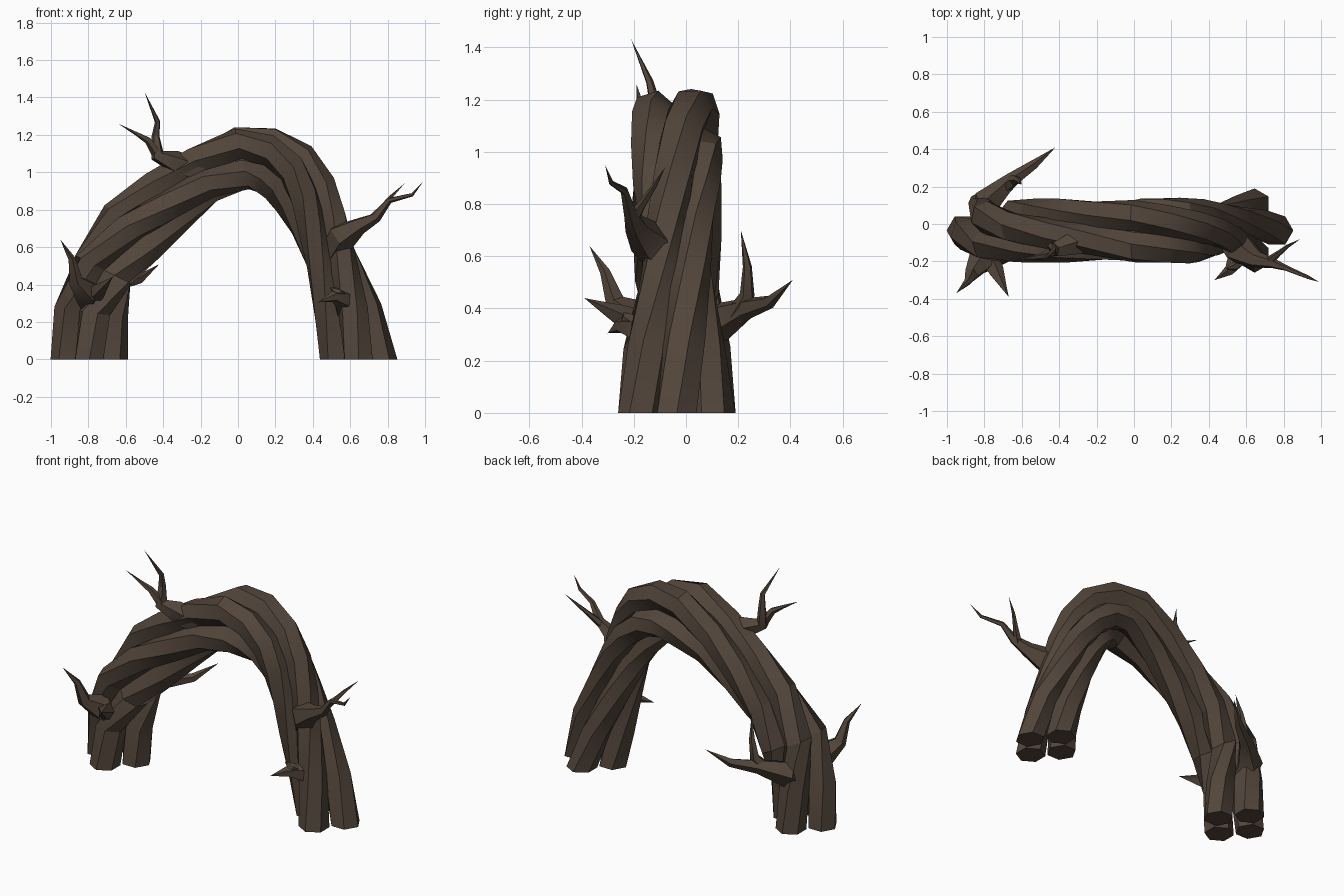
import bpy, bmesh, math
from mathutils import Vector

if "Cube" in bpy.data.objects:
    bpy.data.objects.remove(bpy.data.objects["Cube"])

bark = bpy.data.materials.new("dark brown bark")
bark.diffuse_color = (0.085, 0.06, 0.043, 1)
bark.use_nodes = True
bark.node_tree.nodes["Principled BSDF"].inputs["Base Color"].default_value = bark.diffuse_color
Y = Vector((0, 1, 0))


def skin(name, rings, tip=None):
    """Skin a list of vertex rings into one closed tube, optionally ending in a point."""
    bm = bmesh.new()
    vs = [[bm.verts.new(p) for p in ring] for ring in rings]
    n = len(vs[0])
    for a, b in zip(vs, vs[1:]):
        for i in range(n):
            bm.faces.new((a[i], a[(i + 1) % n], b[(i + 1) % n], b[i]))
    bm.faces.new(vs[0])
    if tip is None:
        bm.faces.new(vs[-1])
    else:
        t = bm.verts.new(tip)
        for i in range(n):
            bm.faces.new((vs[-1][i], vs[-1][(i + 1) % n], t))
    bmesh.ops.recalc_face_normals(bm, faces=bm.faces)
    me = bpy.data.meshes.new(name)
    bm.to_mesh(me)
    bm.free()
    me.materials.append(bark)
    ob = bpy.data.objects.new(name, me)
    bpy.context.collection.objects.link(ob)
    bpy.ops.object.select_all(action='DESELECT')
    ob.select_set(True)
    bpy.context.view_layer.objects.active = ob
    bpy.ops.object.shade_smooth_by_angle(angle=math.radians(30))
    return ob


# Arch spine: x, z, strand offset, strand radius, twist in degrees, depth scale
spine = [
    (-.795, 0, .12, .087, 0, 1.15), (-.785, .25, .115, .087, -10, 1.05),
    (-.72, .48, .115, .087, -48, .9), (-.565, .685, .12, .087, -79, .72),
    (-.38, .845, .105, .085, -102, .85), (-.19, .985, .10, .083, -120, .95),
    (.02, 1.075, .12, .085, -138, 1.0), (.15, 1.065, .115, .085, -152, .95),
    (.27, 1.0, .105, .085, -168, .9), (.36, .88, .095, .083, -185, .9),
    (.43, .73, .088, .08, -205, .85),
    (.50, .53, .085, .078, -228, .95), (.59, .25, .105, .083, -255, 1.05),
    (.645, 0, .12, .087, -270, 1.15)]

# Four twisted trunk strands with six sides
for s in range(4):
    rings = []
    for k, (x, z, off, r, tw, ys) in enumerate(spine):
        a, b = spine[max(k - 1, 0)], spine[min(k + 1, len(spine) - 1)]
        t = Vector((b[0] - a[0], 0, b[1] - a[1])).normalized()
        if k == 0:
            t = Vector((0, 0, 1))
        if k == len(spine) - 1:
            t = Vector((0, 0, -1))
        out = Vector((-t.z, 0, t.x))
        th = math.radians(tw + 90 * s)
        c = Vector((x, -.035, z)) + off * (math.cos(th) * out + ys * math.sin(th) * Y)
        rings.append([c + r * (math.cos(th + i * math.pi / 3) * out
                               + math.sin(th + i * math.pi / 3) * Y) for i in range(6)])
    skin(f"trunk_strand_{s + 1}", rings)


def branch(name, pts, radii, sides=5):
    """Tapered crooked branch; the last point is the sharp tip."""
    pts = [Vector(p) for p in pts]
    rings = []
    ref = None
    for k, r in enumerate(radii):
        t = (pts[k + 1] - pts[max(k - 1, 0)]).normalized()
        if ref is None:
            ref = t.orthogonal()
        u = (ref - t * ref.dot(t)).normalized()
        ref = u
        v = t.cross(u)
        rings.append([pts[k] + r * (math.cos(2 * math.pi * i / sides) * u
                                    + math.sin(2 * math.pi * i / sides) * v)
                      for i in range(sides)])
    skin(name, rings, pts[-1])


# Crown branch with a side twig
branch("crown_branch", [(-.20, -.08, 1.00), (-.34, -.11, 1.055), (-.43, -.14, 1.09),
                        (-.44, -.12, 1.19), (-.43, -.14, 1.27), (-.50, -.21, 1.43)],
       [.07, .062, .04, .023, .015])
branch("crown_twig", [(-.44, -.15, 1.11), (-.48, -.17, 1.17), (-.54, -.18, 1.205),
                      (-.64, -.19, 1.26)], [.028, .02, .011])
# Right side branch with a fork
branch("right_branch", [(.50, -.06, .56), (.56, -.14, .66), (.65, -.19, .715),
                        (.74, -.21, .76), (.81, -.235, .85), (.93, -.285, .88),
                        (.99, -.31, .95)], [.07, .082, .047, .028, .016, .01])
branch("right_twig", [(.72, -.2, .75), (.77, -.16, .81), (.82, -.12, .87),
                      (.89, -.08, .94)], [.025, .016, .01])
# Stub low on the right leg
branch("right_leg_stub", [(.57, -.09, .26), (.56, -.18, .325), (.51, -.25, .335),
                          (.43, -.30, .305)], [.055, .06, .03])
branch("right_leg_knot", [(.57, -.16, .31), (.53, -.23, .36), (.49, -.24, .385)],
       [.04, .027])
# Front branch low on the left leg with a fork
branch("left_front_branch", [(-.78, -.08, .28), (-.81, -.19, .36), (-.87, -.27, .42),
                             (-.89, -.31, .54), (-.95, -.37, .64)],
       [.06, .078, .04, .02])
branch("left_front_twig", [(-.79, -.13, .33), (-.74, -.25, .37), (-.70, -.33, .41),
                           (-.67, -.39, .44)], [.055, .045, .019])
# Back branch low on the left leg with a fork
branch("left_back_branch", [(-.79, .03, .28), (-.78, .12, .35), (-.66, .23, .40),
                            (-.53, .32, .425), (-.42, .41, .51)],
       [.07, .08, .042, .026])
branch("left_back_twig", [(-.70, .19, .37), (-.64, .235, .45), (-.62, .235, .56),
                          (-.60, .21, .70)], [.042, .03, .018])
